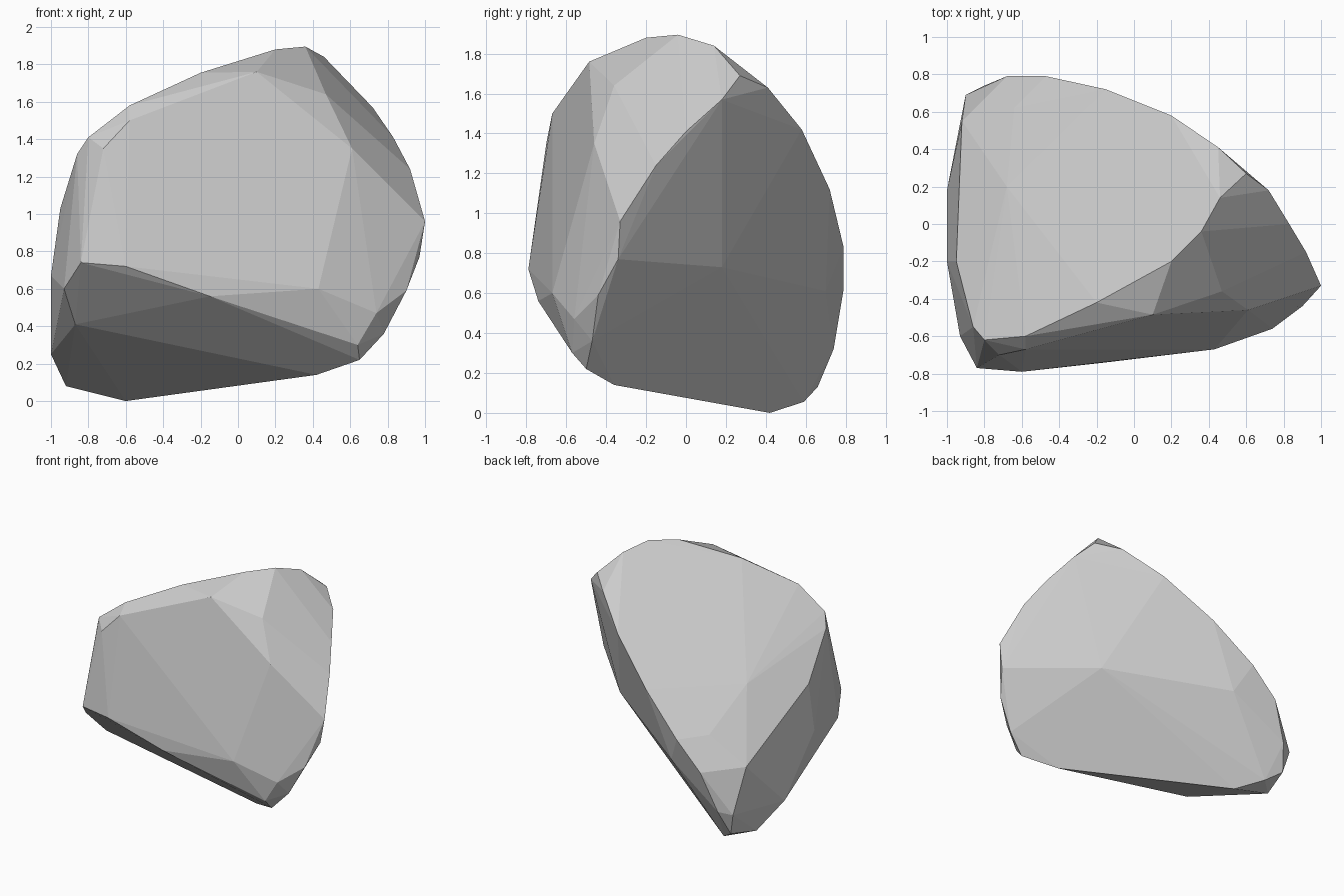
import bpy, bmesh, math

# Rock corners, grouped by the edge loop they follow
crest = [(-.8, -.62, 1.41), (-.58, -.6, 1.58), (-.2, -.42, 1.755), (.2, -.2, 1.88),
         (.36, -.04, 1.895), (.46, .14, 1.84), (.6, .27, 1.69), (.47, -.36, 1.64)]
front_face = [(-.72, -.7, 1.35), (-.58, -.67, 1.5), (.1, -.485, 1.76), (.61, -.46, 1.35),
              (.43, -.67, .6), (-.15, -.74, .56), (-.6, -.79, .72), (-.84, -.77, .74)]
right_end = [(.72, .18, 1.57), (.83, 0, 1.41), (.92, -.15, 1.24), (1, -.33, .96),
             (.97, -.34, .77), (.9, -.44, .59), (.78, -.47, .36), (.74, -.56, .47),
             (.64, -.57, .3)]
back_ridge = [(.45, .41, 1.63), (.2, .58, 1.42), (-.15, .72, 1.12), (-.47, .79, .83),
              (-.68, .79, .62), (-.8, .74, .32), (-.9, .69, .3)]
underside = [(.46, .18, .73), (.05, .4, .62), (-.36, .7, .61), (.65, -.5, .22),
             (.42, -.36, .14), (-.6, .42, 0), (-.75, .59, .055), (-.86, .66, .13),
             (-.92, .42, .08), (-.87, -.43, .41)]
left_end = [(-1, -.2, .67), (-1, .18, .25), (-.95, -.2, 1.03), (-.92, .55, .64),
            (-.93, -.6, .6), (-.86, -.55, 1.32), (-.68, .2, 1.11), (-.64, .62, .85)]

# Wrap the corners in a convex shell, then merge nearly flat facets
bm = bmesh.new()
for loop in (crest, front_face, right_end, back_ridge, underside, left_end):
    for p in loop:
        bm.verts.new(p)
bmesh.ops.convex_hull(bm, input=bm.verts[:])
bmesh.ops.delete(bm, geom=[v for v in bm.verts if not v.link_faces], context='VERTS')
bmesh.ops.dissolve_limit(bm, angle_limit=math.radians(3), verts=bm.verts[:], edges=bm.edges[:])
bmesh.ops.recalc_face_normals(bm, faces=bm.faces[:])

mesh = bpy.data.meshes.new("rock")
bm.to_mesh(mesh)
bm.free()
rock = bpy.data.objects.new("rock", mesh)
bpy.context.collection.objects.link(rock)
